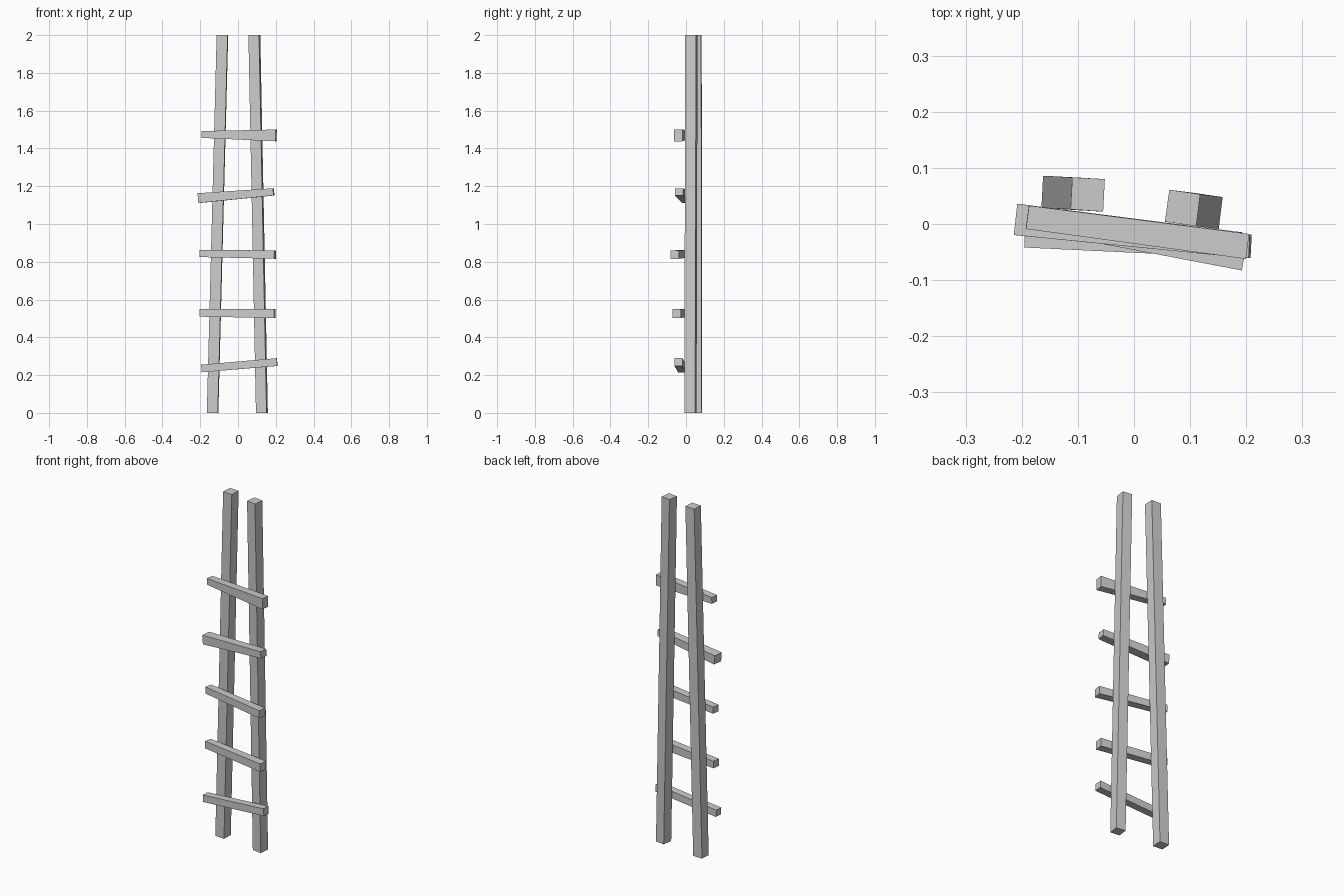
import bpy
from mathutils import Vector

if "Cube" in bpy.data.objects:
    bpy.data.objects.remove(bpy.data.objects["Cube"])


def solid(name, ring_a, ring_b):
    """Six-sided beam between two four-point end rings."""
    mesh = bpy.data.meshes.new(name)
    faces = [(3, 2, 1, 0), (4, 5, 6, 7)]
    faces += [(i, (i + 1) % 4, (i + 1) % 4 + 4, i + 4) for i in range(4)]
    mesh.from_pydata([tuple(v) for v in ring_a + ring_b], [], faces)
    mesh.update()
    obj = bpy.data.objects.new(name, mesh)
    bpy.context.collection.objects.link(obj)
    return obj


def rail(name, top_corners, shift):
    """Upright post: top outline slid sideways by shift at the foot."""
    top = [Vector((x, y, 2.0)) for x, y in top_corners]
    foot = [Vector((p.x + shift[0], p.y + shift[1], 0.0)) for p in top]
    return solid(name, foot, top)


def rung(name, left, right):
    """Tapered bar; each end is (x, y, z, depth, height) about its centre."""
    a, b = Vector(left[:3]), Vector(right[:3])
    axis = (b - a).normalized()
    side = Vector((0, 0, 1)).cross(axis).normalized()
    up = axis.cross(side)

    def ring(c, d, h):
        return [c + side * (sy * d / 2) + up * (sz * h / 2)
                for sy, sz in ((-1, -1), (1, -1), (1, 1), (-1, 1))]
    return solid(name, ring(a, *left[3:]), ring(b, *right[3:]))


# Side rails, leaning together towards the top
rail("left_rail", [(-0.113, 0.026), (-0.055, 0.022), (-0.052, 0.080), (-0.110, 0.083)],
     (-0.052, 0.003))
rail("right_rail", [(0.055, 0.004), (0.111, -0.004), (0.118, 0.053), (0.063, 0.061)],
     (0.040, -0.005))

# Uneven rungs across the front, from bottom to top
rungs = [
    ((-0.193, -0.021, 0.235, 0.042, 0.040), (0.207, -0.040, 0.269, 0.042, 0.041)),
    ((-0.200, 0.011, 0.530, 0.042, 0.041), (0.195, -0.050, 0.526, 0.046, 0.047)),
    ((-0.199, 0.013, 0.844, 0.042, 0.038), (0.196, -0.060, 0.838, 0.046, 0.044)),
    ((-0.209, 0.008, 1.137, 0.056, 0.052), (0.189, -0.037, 1.170, 0.045, 0.038)),
    ((-0.190, 0.012, 1.474, 0.042, 0.036), (0.202, -0.040, 1.469, 0.045, 0.062)),
]
for i, (left, right) in enumerate(rungs, 1):
    rung(f"rung_{i}", left, right)
